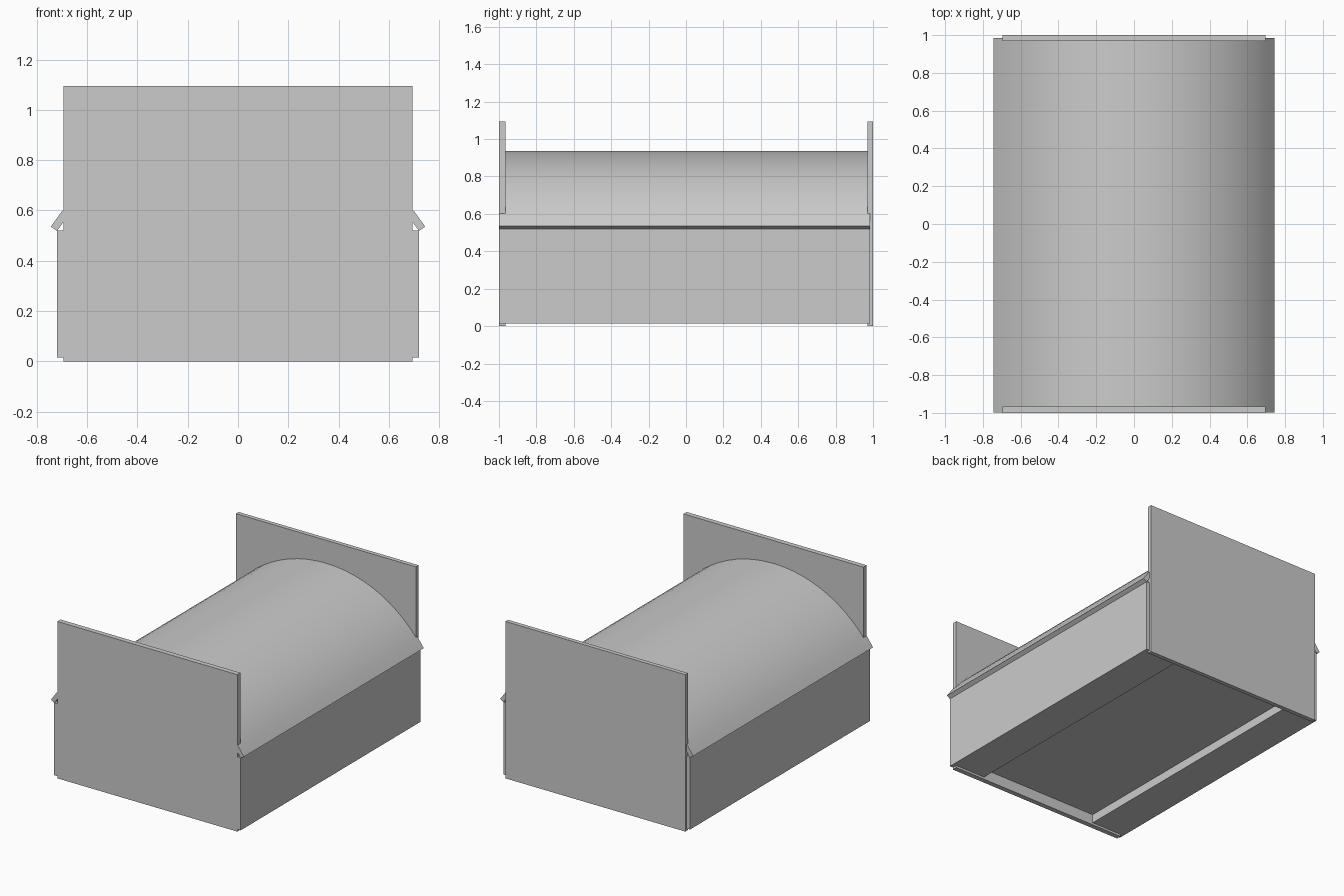
import bpy, bmesh, math

if "Cube" in bpy.data.objects:
    bpy.data.objects.remove(bpy.data.objects["Cube"])


def extrude_profile(name, pts, y0, y1):
    """Closed x/z outline swept along y into a solid."""
    bm = bmesh.new()
    a = [bm.verts.new((x, y0, z)) for x, z in pts]
    b = [bm.verts.new((x, y1, z)) for x, z in pts]
    n = len(pts)
    for i in range(n):
        j = (i + 1) % n
        bm.faces.new((a[i], a[j], b[j], b[i]))
    bm.faces.new(a)
    bm.faces.new(b[::-1])
    bmesh.ops.recalc_face_normals(bm, faces=bm.faces)
    mesh = bpy.data.meshes.new(name)
    bm.to_mesh(mesh)
    bm.free()
    obj = bpy.data.objects.new(name, mesh)
    bpy.context.collection.objects.link(obj)
    return obj


def rect(x0, x1, z0, z1):
    return [(x0, z0), (x1, z0), (x1, z1), (x0, z1)]


def arc(radius, centre_z, half_angle, steps=24):
    angles = [half_angle * (2 * i / steps - 1) for i in range(steps + 1)]
    return [(radius * math.sin(t), centre_z + radius * math.cos(t)) for t in angles]


FRONT, BACK = -0.999, 0.985

# Tall end walls
extrude_profile("front_wall", rect(-0.695, 0.695, 0, 1.095), -1.0, -0.965)
extrude_profile("back_wall", rect(-0.695, 0.695, 0, 1.095), 0.97, 1.0)

# Thick side walls
for side, label in ((-1, "left"), (1, "right")):
    extrude_profile(label + "_side_wall",
                    rect(side * 0.46, side * 0.72, 0.015, 0.52), FRONT, BACK)

# Recessed floor between the side walls
extrude_profile("floor", rect(-0.46, 0.46, 0.075, 0.12), -0.965, 0.97)

# Barrel roof with square-cut eaves
R, CZ = 0.894, 0.041
HALF = math.asin(0.745 / R)
roof = extrude_profile("barrel_roof",
                       arc(R, CZ, HALF) + arc(R - 0.03, CZ, HALF)[::-1], FRONT, BACK)

# Smooth the vault, keep the edges sharp
bpy.ops.object.select_all(action='DESELECT')
roof.select_set(True)
bpy.context.view_layer.objects.active = roof
bpy.ops.object.shade_smooth_by_angle(angle=math.radians(30))
